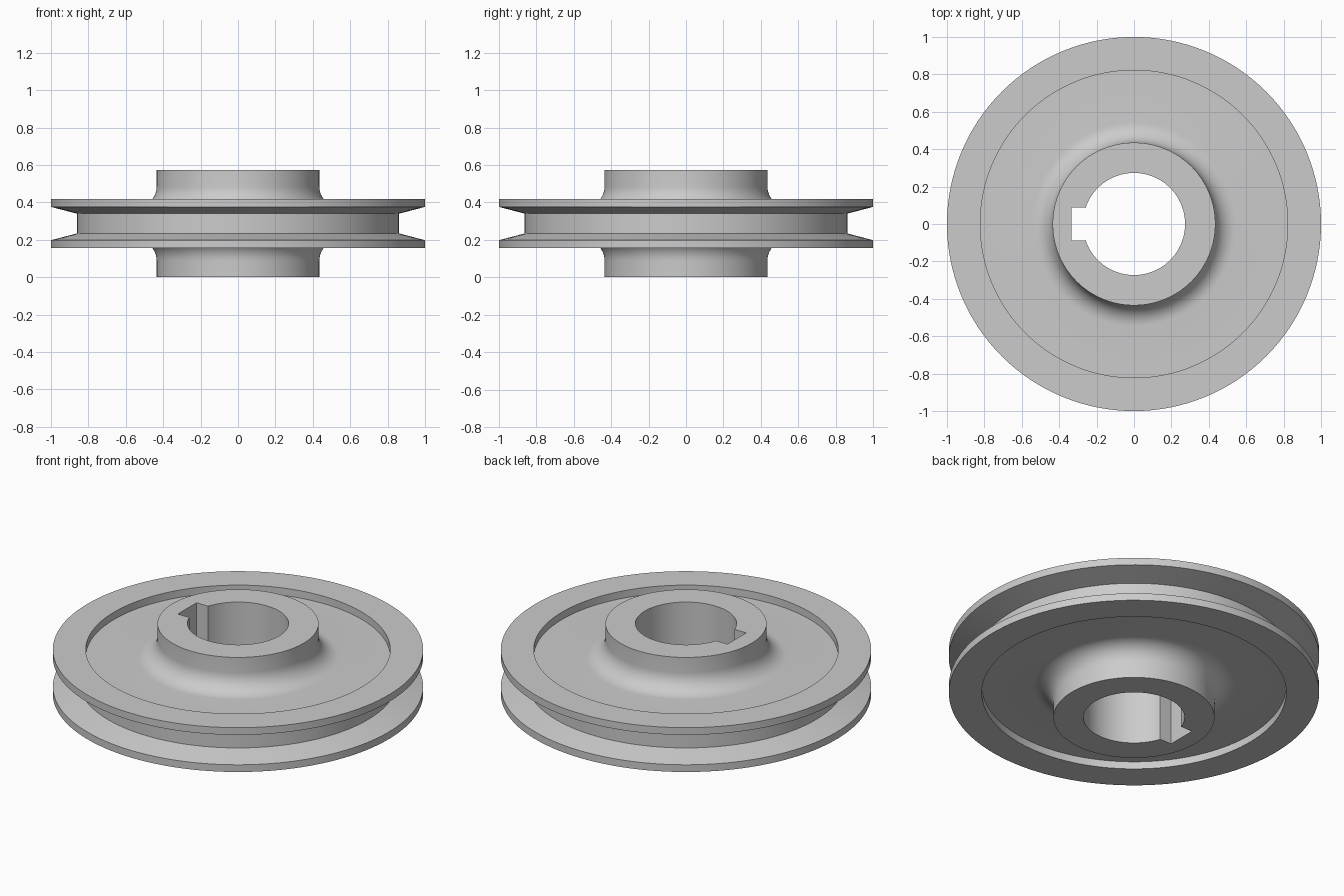
import bpy, bmesh, math

if "Cube" in bpy.data.objects:
    bpy.data.objects.remove(bpy.data.objects["Cube"])

MID, HUB_HALF = 0.287, 0.287
BORE, HUB, RIM = 0.273, 0.435, 1.0
WEB_HALF, FILLET = 0.088, 0.11
SEGMENTS = 128

# Upper half of the cross-section as (radius, height above mid-plane)
fillet = []
for i in range(11):
    a = math.pi + (math.pi / 2) * i / 10
    fillet.append((HUB + FILLET + FILLET * math.cos(a),
                   WEB_HALF + FILLET + FILLET * math.sin(a)))
upper = [(BORE, HUB_HALF), (HUB, HUB_HALF)] + fillet + [
    (0.822, WEB_HALF), (0.822, 0.132), (RIM, 0.132),  # recess and rim
    (RIM, 0.089), (0.862, 0.053)]                     # belt groove
profile = upper + [(r, -h) for r, h in reversed(upper)]

# Pulley body: revolve the closed section
bm = bmesh.new()
rings = []
for s in range(SEGMENTS):
    t = 2 * math.pi * s / SEGMENTS
    rings.append([bm.verts.new((r * math.cos(t), r * math.sin(t), MID + h))
                  for r, h in profile])
n = len(profile)
for s in range(SEGMENTS):
    a, b = rings[s], rings[(s + 1) % SEGMENTS]
    for i in range(n):
        j = (i + 1) % n
        bm.faces.new((a[i], b[i], b[j], a[j]))
bmesh.ops.recalc_face_normals(bm, faces=bm.faces)
mesh = bpy.data.meshes.new("pulley_wheel")
bm.to_mesh(mesh)
bm.free()
pulley = bpy.data.objects.new("pulley_wheel", mesh)
bpy.context.collection.objects.link(pulley)

# Keyway slot cut through the bore on the -x side
bpy.ops.mesh.primitive_cube_add(size=1, location=(-0.2375, 0, MID))
cutter = bpy.context.object
cutter.name = "keyway_cutter"
cutter.scale = (0.195, 0.176, 1.0)
cutter.hide_render = True
cut = pulley.modifiers.new("keyway", 'BOOLEAN')
cut.operation = 'DIFFERENCE'
cut.solver = 'EXACT'
cut.object = cutter

bpy.ops.object.select_all(action='DESELECT')
pulley.select_set(True)
bpy.context.view_layer.objects.active = pulley
bpy.ops.object.modifier_apply(modifier=cut.name)
bpy.data.objects.remove(cutter)

# Smooth curved surfaces, keep machined edges crisp
bpy.ops.object.shade_smooth_by_angle(angle=math.radians(12))
